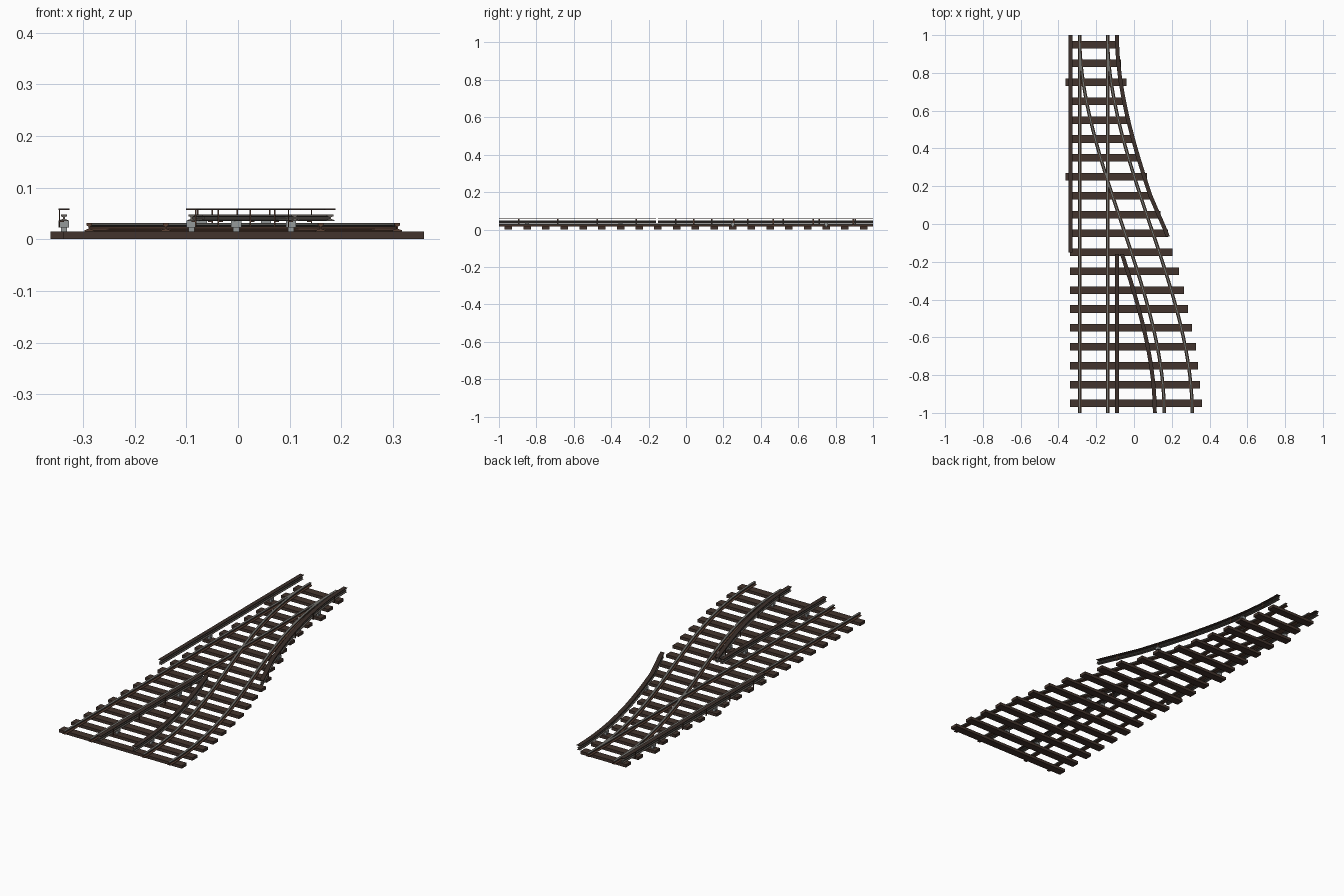
import bpy, bmesh, math

if "Cube" in bpy.data.objects:
    bpy.data.objects.remove(bpy.data.objects["Cube"])


def material(name, rgb):
    m = bpy.data.materials.new(name)
    m.diffuse_color = (*rgb, 1)
    m.use_nodes = True
    m.node_tree.nodes["Principled BSDF"].inputs["Base Color"].default_value = m.diffuse_color
    return m


WOOD = material("dark timber", (0.055, 0.034, 0.026))
STEEL = material("worn steel", (0.17, 0.165, 0.15))
RUST = material("rusty steel", (0.10, 0.052, 0.034))
POWER = material("conductor steel", (0.13, 0.115, 0.10))
COVER = material("cover board brown", (0.045, 0.03, 0.024))
CERAMIC = material("grey insulator", (0.30, 0.32, 0.32))


def finish(bm, name, mats):
    bmesh.ops.recalc_face_normals(bm, faces=bm.faces[:])
    me = bpy.data.meshes.new(name)
    bm.to_mesh(me)
    bm.free()
    for m in mats:
        me.materials.append(m)
    ob = bpy.data.objects.new(name, me)
    bpy.context.collection.objects.link(ob)
    return ob


def add_box(bm, x0, x1, y0, y1, z0, z1):
    vs = bmesh.ops.create_cube(bm, size=1)["verts"]
    for v in vs:
        v.co.x = x0 if v.co.x < 0 else x1
        v.co.y = y0 if v.co.y < 0 else y1
        v.co.z = z0 if v.co.z < 0 else z1


def sweep(name, path, profile, mats, top_z=None):
    """Sweep a (side, height) outline along a plan path; faces at top_z take the 2nd material."""
    bm = bmesh.new()
    rings = []
    for i, (x, y) in enumerate(path):
        a, b = path[max(i - 1, 0)], path[min(i + 1, len(path) - 1)]
        dx, dy = b[0] - a[0], b[1] - a[1]
        n = math.hypot(dx, dy)
        nx, ny = -dy / n, dx / n
        if i in (0, len(path) - 1):      # square ends
            nx, ny = math.copysign(1, nx), 0
        rings.append([bm.verts.new((x + nx * s, y + ny * s, z)) for s, z in profile])
    k = len(profile)
    for r, q in zip(rings, rings[1:]):
        for j in range(k):
            f = bm.faces.new((r[j], r[(j + 1) % k], q[(j + 1) % k], q[j]))
            if top_z and min(v.co.z for v in f.verts) > top_z:
                f.material_index = 1
    bm.faces.new(rings[0])
    bm.faces.new(rings[-1])
    return finish(bm, name, mats)


def rail_profile(z, foot, head, h):
    half = [(foot, 0), (foot, h * .16), (head * .3, h * .32), (head * .3, h * .62),
            (head, h * .72), (head, h)]
    pts = [(s, z + t) for s, t in half]
    return pts + [(-s, t) for s, t in reversed(pts)]


# plan curves: the branch is an S bend from y=1 to y=-1
SHIFT = 0.448


def straight(x):
    return lambda y: (x, y)


def branch(x, side=0.0, flare=0.0):
    def f(y):
        t = (1 - y) / 2
        slope = SHIFT * 6 * t * (1 - t) / 2
        px = x + SHIFT * t * t * (3 - 2 * t) + side * math.hypot(1, slope)
        return px + flare * max(0, min(1, (0.15 - y) / 0.2)), y
    return f


def sample(f, y0, y1, n=40):
    return [f(y0 + (y1 - y0) * i / n) for i in range(n + 1)]


# timber sleepers, widening with the branch
rights = [-.08, -.07, -.04, -.045, -.027, -.005, .02, .07, .09, .14,
          .18, .205, .238, .265, .286, .307, .328, .34, .35, .36]
bm = bmesh.new()
for i, xr in enumerate(rights):
    y = 0.95 - 0.1 * i
    add_box(bm, -.363 if i in (2, 7) else -.338, xr, y - .02, y + .02, 0, .015)
finish(bm, "sleepers", [WOOD])

# running rails
RUN = rail_profile(.015, .009, .0055, .016)
for name, f, n in (("straight_rail_left", straight(-.288), 1),
                   ("straight_rail_right", straight(-.14), 1),
                   ("branch_rail_left", branch(-.288), 48),
                   ("branch_rail_right", branch(-.14), 48)):
    sweep(name, sample(f, 1, -1, n), RUN, [RUST, STEEL], .0245)

# raised conductor rails with cover boards, brackets and insulators
CON = rail_profile(.035, .008, .006, .013)
BOARD = [(-.0105, .0565), (.0105, .0565), (.0105, .0595), (-.0105, .0595)]
conductors = (
    ("outer_left", straight(-.337), 1, -.15, (.75, .25), -1),
    ("outer_right", branch(-.14, .05, .02), 1, -.065, (.75, .25), 1),
    ("inner_straight", straight(-.09), -.16, -1, (-.35, -.85), 1),
    ("inner_branch", branch(-.288, -.05), -.16, -1, (-.35, -.85), -1),
)
for name, f, ya, yb, supports, side in conductors:
    path = sample(f, ya, yb, 30)
    sweep(name + "_conductor", path, CON, [POWER])
    sweep(name + "_cover", path, BOARD, [COVER])
    bm = bmesh.new()
    for y in supports:                       # insulator pot on a narrow foot
        x, _ = f(y)
        add_box(bm, x - .01, x + .01, y - .01, y + .01, .023, .036)
        add_box(bm, x - .006, x + .006, y - .006, y + .006, .015, .023)
    finish(bm, name + "_insulators", [CERAMIC])
    bm = bmesh.new()
    count = round(abs(ya - yb) / .2)
    for i in range(count):                   # thin posts holding the cover
        y = ya + (yb - ya) * (i + .5) / count
        x, _ = f(y)
        c = x + side * .0085
        add_box(bm, c - .0013, c + .0013, y - .004, y + .004, .024, .0565)
        add_box(bm, min(x, c), max(x, c), y - .004, y + .004, .033, .036)
    finish(bm, name + "_cover_brackets", [RUST])
